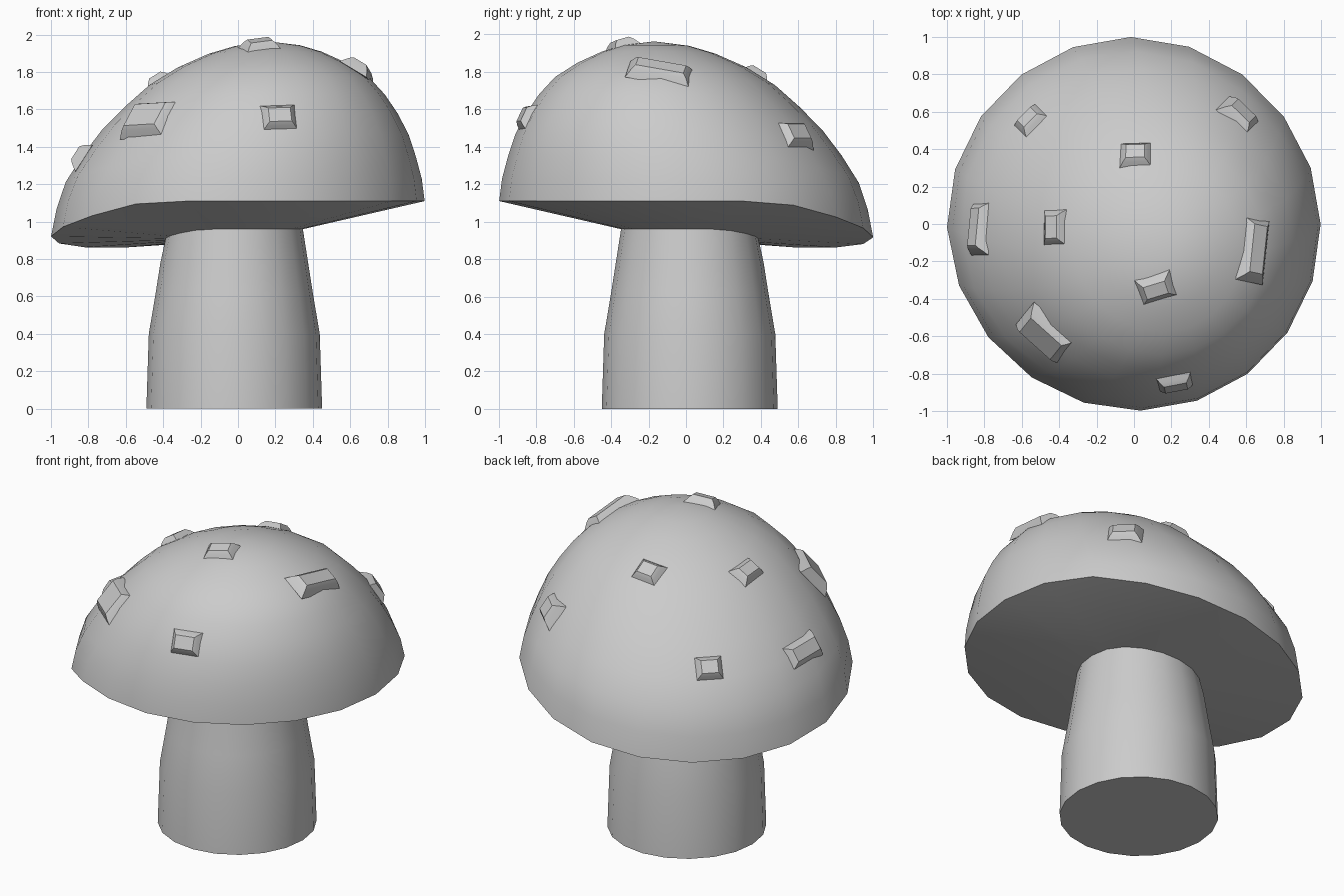
import bpy, bmesh
from math import sin, cos, pi, sqrt, radians
from mathutils import Vector
from mathutils.bvhtree import BVHTree

if "Cube" in bpy.data.objects:
    bpy.data.objects.remove(bpy.data.objects["Cube"])

N = 20
ANG = [2 * pi * i / N + radians(1) for i in range(N)]

# cap sections: height, sideways shift, radius
SECTIONS = [(.80, 0, 1.0), (.92, 0, 1.0), (1.11, .018, .98), (1.25, .037, .943),
            (1.5, .09, .81), (1.75, .14, .59), (1.9, .16, .31), (1.96, .17, 0)]


def section(z):
    for (z0, c0, r0), (z1, c1, r1) in zip(SECTIONS, SECTIONS[1:]):
        if z <= z1:
            t = (z - z0) / (z1 - z0)
            return c0 + t * (c1 - c0), sqrt(max(0, r0**2 + t * (r1**2 - r0**2)))
    return .17, 0


def loft(bm, rings):
    """Skin a list of equal rings; a one-point ring closes to a tip."""
    vs = [[bm.verts.new(p) for p in r] for r in rings]
    for a, b in zip(vs, vs[1:]):
        for i in range(N):
            j = (i + 1) % N
            if len(b) == 1:
                bm.faces.new((a[i], a[j], b[0]))
            else:
                bm.faces.new((a[i], a[j], b[j], b[i]))
    bm.faces.new(vs[0][::-1])
    if len(vs[-1]) > 1:
        bm.faces.new(vs[-1])
    bmesh.ops.recalc_face_normals(bm, faces=bm.faces)


def finish(bm, name, angle):
    me = bpy.data.meshes.new(name)
    bm.to_mesh(me)
    bm.free()
    ob = bpy.data.objects.new(name, me)
    bpy.context.collection.objects.link(ob)
    bpy.ops.object.select_all(action='DESELECT')
    ob.select_set(True)
    bpy.context.view_layer.objects.active = ob
    bpy.ops.object.shade_smooth_by_angle(angle=radians(angle))
    return ob


def diag(a):
    return (cos(a) - sin(a)) / sqrt(2)


def stem_ring(r, z):
    return [Vector((-.02 + r * cos(a), .02 + r * sin(a), z)) for a in ANG]


# stem, with its top cut along the sloping underside
top = stem_ring(.367, .96)
for p, a in zip(top, ANG):
    p.z = min(.96, .945 + .05 * diag(a))
bm = bmesh.new()
loft(bm, [stem_ring(.47, 0), stem_ring(.457, .4), stem_ring(.42, .62),
          stem_ring(.395, .78), top])
finish(bm, "stem", 40)

# cap: underside, drooping rim and leaning dome
rings = [top]
for t in (0, .14, .28, .42, .55, .67, .78, .87, .94, .98):
    ring = []
    for a in ANG:
        rim = min(1.11, 1.06 + .2 * diag(a))
        z = rim + (1.96 - rim) * t
        c, r = section(z)
        ring.append(Vector((c + r * cos(a), -c + r * sin(a), z)))
    rings.append(ring)
rings.append([Vector((.17, -.17, 1.963))])
bm = bmesh.new()
loft(bm, rings)
tree = BVHTree.FromBMesh(bm)
finish(bm, "cap", 40)

# raised warts: aim point, width, height
WARTS = [((.01, .40, 1.83), .12, .10), ((-.57, .57, 1.38), .12, .10),
         ((.62, .64, 1.50), .15, .11), ((-.86, -.02, 1.35), .22, .10),
         ((-.44, -.02, 1.77), .14, .09), ((.12, -.35, 1.95), .14, .09),
         ((.66, -.14, 1.82), .28, .10), ((-.51, -.63, 1.58), .24, .17),
         ((.22, -.85, 1.56), .14, .10)]
bm = bmesh.new()
origin = Vector((0, 0, 1.1))
for aim, w, h in WARTS:
    loc, nor, _, _ = tree.ray_cast(origin, (Vector(aim) - origin).normalized())
    if nor.dot(loc - origin) < 0:
        nor = -nor
    side = Vector((-aim[1], aim[0], 0))
    side = (side - nor * side.dot(nor)).normalized()
    up = nor.cross(side)
    layers = []
    for grow, lift in ((.07, -.025), (.015, .018), (-.02, .036)):
        layers.append([bm.verts.new(loc + side * sx * (w + grow) / 2
                                    + up * sy * (h + grow) / 2 + nor * lift)
                       for sx, sy in ((-1, -1), (1, -1), (1, 1), (-1, 1))])
    for lo, hi in zip(layers, layers[1:]):
        for i in range(4):
            j = (i + 1) % 4
            bm.faces.new((lo[i], lo[j], hi[j], hi[i]))
    bm.faces.new(layers[-1])
    bm.faces.new(layers[0][::-1])
bmesh.ops.recalc_face_normals(bm, faces=bm.faces)
finish(bm, "cap_warts", 40)
